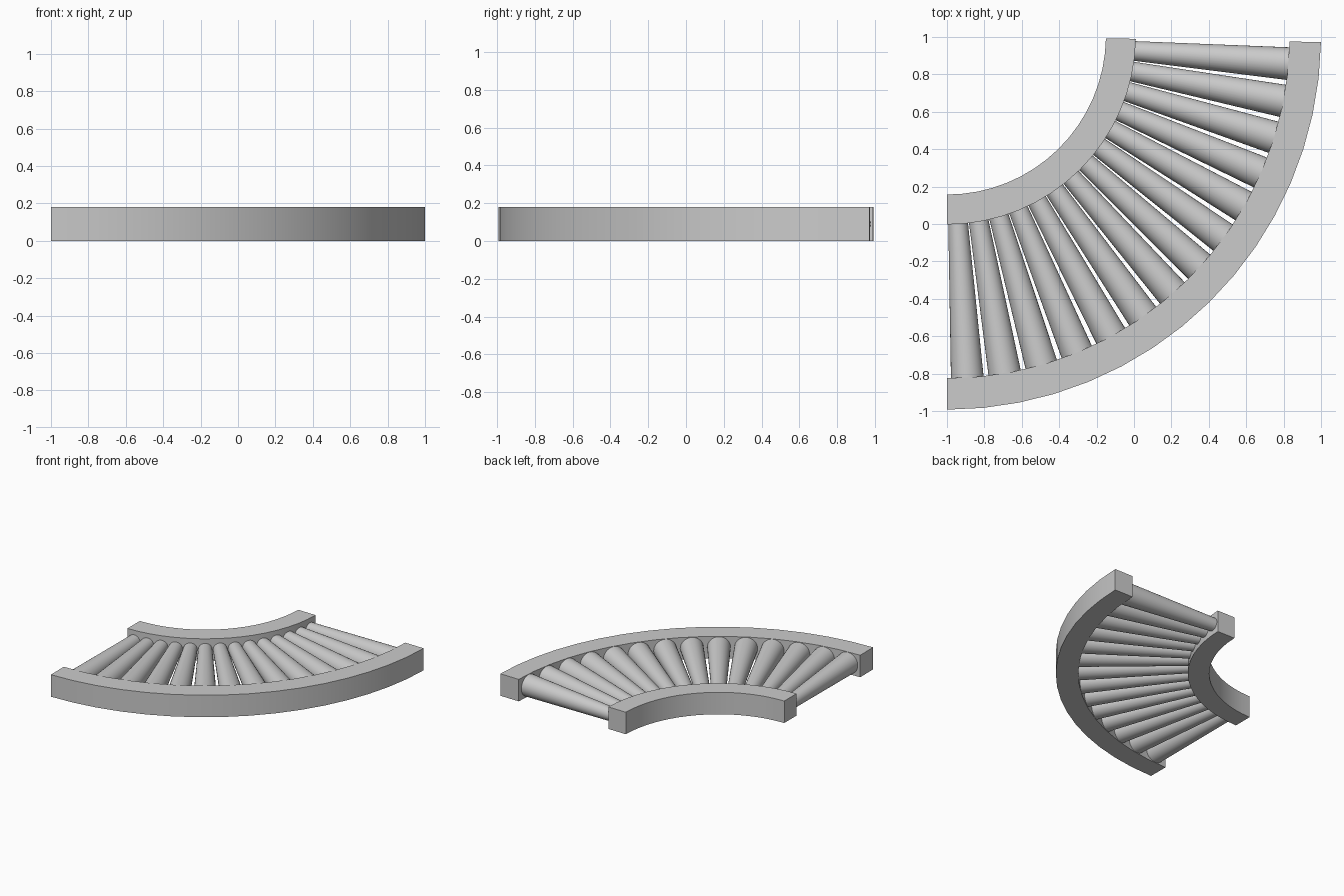
import bpy, bmesh
from math import sin, cos, radians, pi
from mathutils import Matrix, Vector

if "Cube" in bpy.data.objects:
    bpy.data.objects.remove(bpy.data.objects["Cube"])

CX, CY = -1.0, 1.0075      # centre of the bend
SWEEP = radians(89)
HEIGHT = 0.18


def polar(r, a, z):
    # angle 0 points to -y, growing towards +x
    return Vector((CX + r * sin(a), CY - r * cos(a), z))


def finish(name, bm):
    bmesh.ops.recalc_face_normals(bm, faces=bm.faces)
    me = bpy.data.meshes.new(name)
    bm.to_mesh(me)
    bm.free()
    ob = bpy.data.objects.new(name, me)
    bpy.context.collection.objects.link(ob)
    bpy.ops.object.select_all(action='DESELECT')
    ob.select_set(True)
    bpy.context.view_layer.objects.active = ob
    bpy.ops.object.shade_smooth_by_angle(angle=radians(30))
    return ob


def curved_rail(name, r0, r1, steps):
    bm = bmesh.new()
    rings = []
    for i in range(steps + 1):
        a = SWEEP * i / steps
        rings.append([bm.verts.new(polar(r, a, z)) for r, z in
                      ((r0, 0), (r1, 0), (r1, HEIGHT), (r0, HEIGHT))])
    for p, q in zip(rings, rings[1:]):
        for k in range(4):
            n = (k + 1) % 4
            bm.faces.new((p[k], p[n], q[n], q[k]))
    bm.faces.new(rings[0])
    bm.faces.new(rings[-1])
    return finish(name, bm)


def roller(name, a):
    # tapered roller whose ends sit just inside the rails
    start, end = polar(0.99, a, HEIGHT / 2), polar(1.845, a, HEIGHT / 2)
    d = end - start
    bm = bmesh.new()
    bmesh.ops.create_cone(
        bm, cap_ends=True, segments=32, radius1=0.052, radius2=0.088,
        depth=d.length,
        matrix=Matrix.Translation((start + end) / 2)
        @ d.to_track_quat('Z', 'Y').to_matrix().to_4x4())
    return finish(name, bm)


# Side rails
curved_rail("inner_rail", 0.85, 1.01, 16)
curved_rail("outer_rail", 1.832, 2.0, 16)

# Tapered rollers
COUNT = 14
for i in range(COUNT):
    roller(f"roller_{i + 1}", radians(3.4 + (85.3 - 3.4) * i / (COUNT - 1)))
